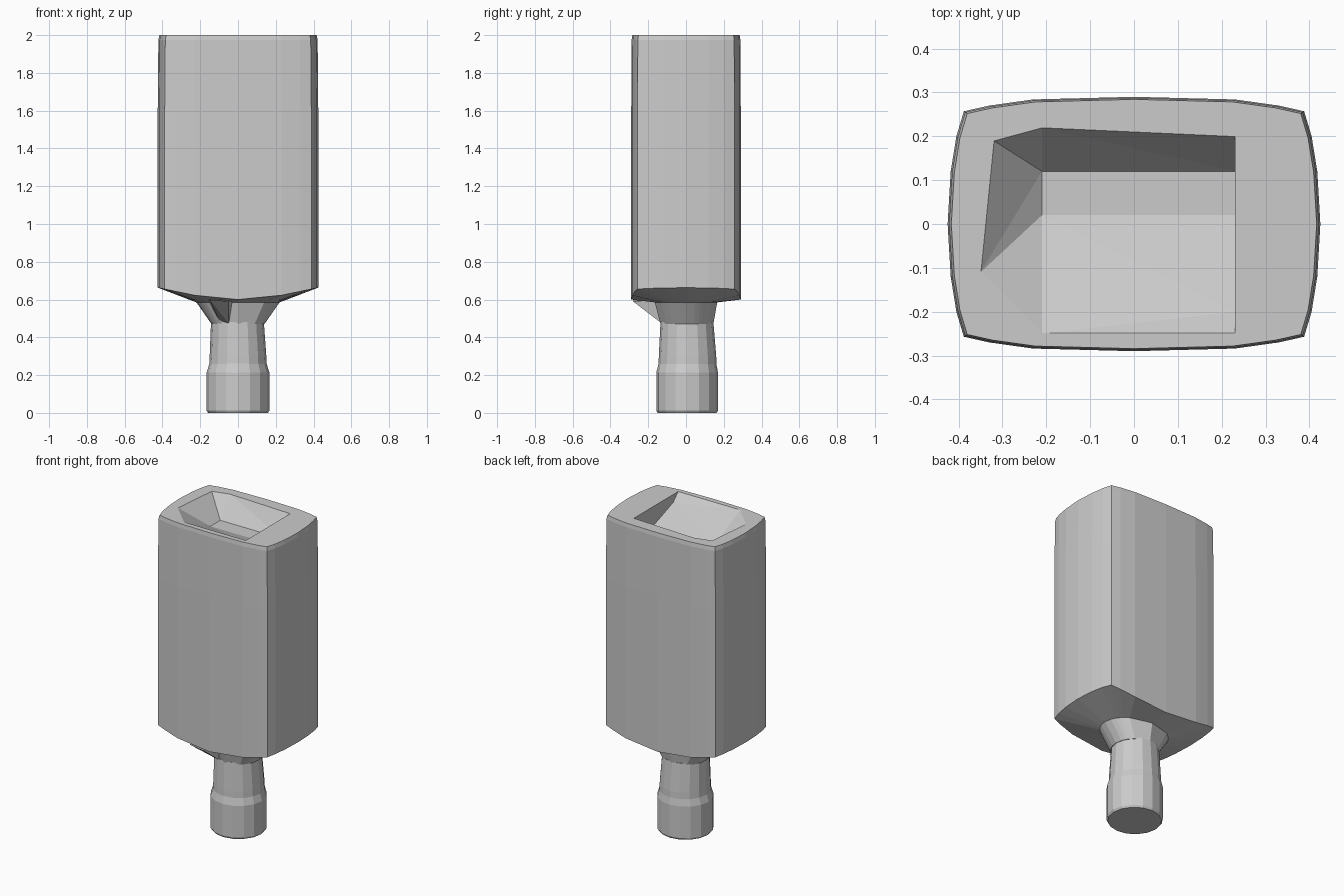
import bpy, bmesh
from math import cos, sin, pi, atan2

if "Cube" in bpy.data.objects:
    bpy.data.objects.remove(bpy.data.objects["Cube"])

def finish(name, bm):
    bmesh.ops.recalc_face_normals(bm, faces=bm.faces)
    me = bpy.data.meshes.new(name)
    bm.to_mesh(me)
    bm.free()
    ob = bpy.data.objects.new(name, me)
    bpy.context.collection.objects.link(ob)
    return ob

def loft(name, rings):
    bm = bmesh.new()
    loops = [[bm.verts.new(p) for p in r] for r in rings]
    for a, b in zip(loops, loops[1:]):
        n = len(a)
        for i in range(n):
            bm.faces.new((a[i], a[(i + 1) % n], b[(i + 1) % n], b[i]))
    bm.faces.new(loops[0])
    bm.faces.new(loops[-1])
    return finish(name, bm)

def hull(name, pts):
    bm = bmesh.new()
    for p in pts:
        bm.verts.new(p)
    bmesh.ops.convex_hull(bm, input=bm.verts)
    return finish(name, bm)

# Bowed rectangular body outline, one quarter mirrored to four
quarter = [(.425, 0), (.418, .12), (.405, .2), (.388, .257), (.33, .27), (.23, .284)]
half = quarter + [(0, .29)] + [(-x, y) for x, y in reversed(quarter[1:])]
outline = half + [(-x, -y) for x, y in half]
angles = [atan2(y, x) for x, y in outline]

def body_ring(z, s=1.0):
    return [(x * s, y * s, z) for x, y in outline]

def round_ring(z, rx, ry, cx=0, cy=0):
    return [(cx + rx * cos(a), cy + ry * sin(a), z) for a in angles]

# Body with arched underside and funnel shoulder
arched = [(x, y, .60 + .06 * max(0, abs(x) - .12) / .29) for x, y in outline]
body = loft("body", [
    round_ring(.47, .14, .14, 0, .005),
    round_ring(.585, .22, .165),
    arched,
    body_ring(.75),
    body_ring(1.6),
    body_ring(1.975, .992),
    body_ring(2.0, .98),
])

# Sunken panel in the top, deepest at the back
cutter = hull("recess_cutter", [
    (-.35, -.11, 2.001), (-.32, .19, 2.001), (-.21, .22, 2.001), (.23, .20, 2.001),
    (.23, -.25, 2.001), (-.21, -.25, 2.001),
    (-.21, .12, 1.87), (.23, .12, 1.87), (.23, -.20, 1.95), (-.21, -.12, 1.94),
    (-.21, .02, 1.87), (.23, .02, 1.87),
])
cutter.hide_render = True
cutter.hide_set(True)
mod = body.modifiers.new("recess", "BOOLEAN")
mod.object = cutter
mod.operation = "DIFFERENCE"
mod.solver = "EXACT"

# Round neck and wider collar at the foot
def facet_ring(z, rx, ry, cx=0, cy=0):
    return [(cx + rx * cos(2 * pi * i / 16), cy + ry * sin(2 * pi * i / 16), z) for i in range(16)]

loft("neck", [facet_ring(.2, .155, .155, 0, .008), facet_ring(.3, .15, .152, 0, .008),
              facet_ring(.48, .14, .14, -.003, .005)])
loft("collar", [facet_ring(0, .158, .156, 0, .006), facet_ring(.012, .166, .163, 0, .006),
                facet_ring(.215, .166, .163, 0, .006), facet_ring(.265, .15, .152, 0, .008)])

# Small web under the front edge
hull("front_web", [(-.15, -.275, .60), (-.05, -.28, .59), (-.05, -.13, .475),
                   (-.10, -.10, .49), (-.16, -.1, .6), (-.02, -.1, .6)])
